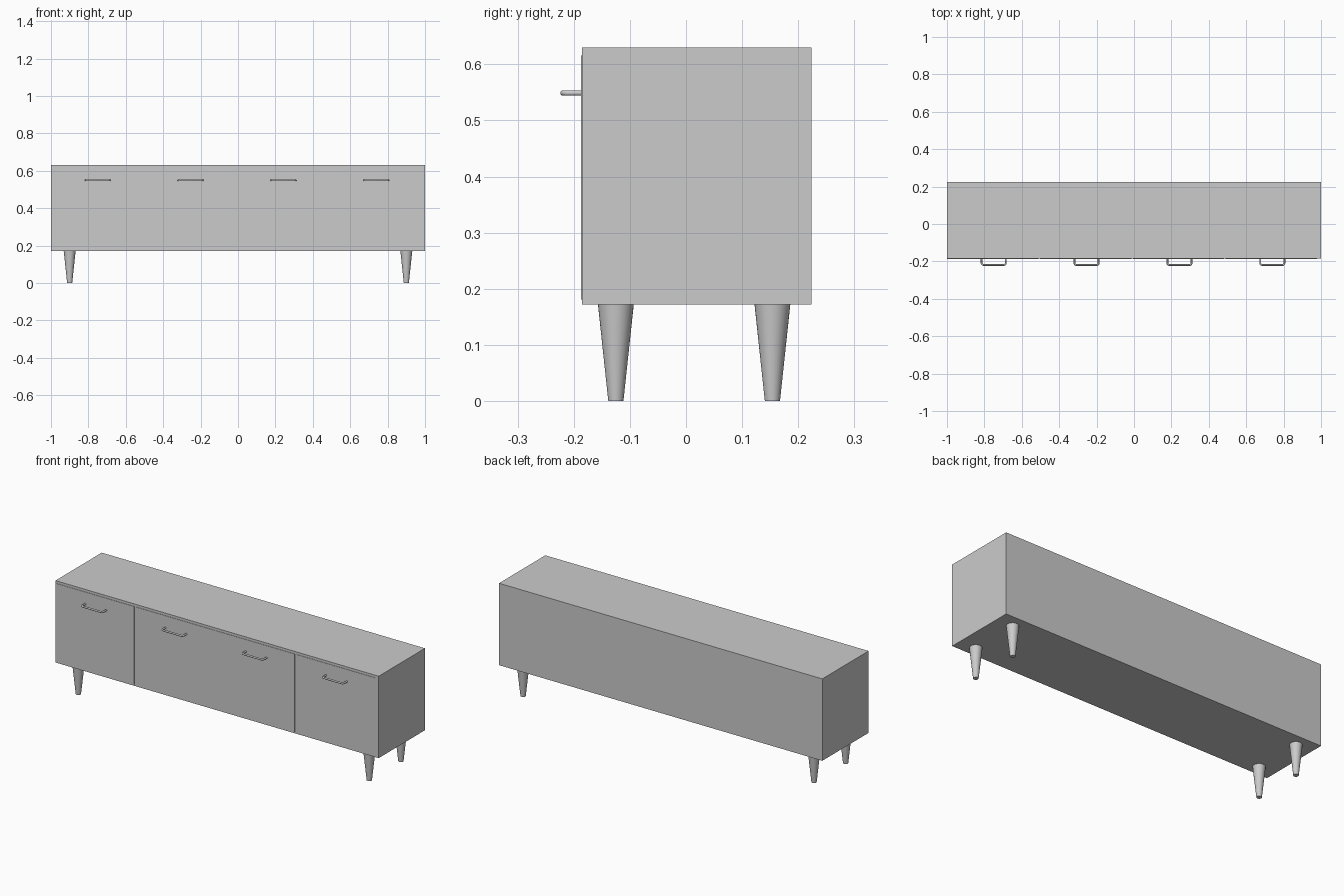
import bpy, math

if "Cube" in bpy.data.objects:
    bpy.data.objects.remove(bpy.data.objects["Cube"])

PITCH = 0.4965          # spacing of the four doors
FIRST = -0.755          # centre of the leftmost door
FRONT = -0.185          # carcass front plane


def box(name, x0, x1, y0, y1, z0, z1):
    bpy.ops.mesh.primitive_cube_add(size=1, location=((x0 + x1) / 2, (y0 + y1) / 2, (z0 + z1) / 2))
    ob = bpy.context.object
    ob.name = name
    ob.scale = (x1 - x0, y1 - y0, z1 - z0)
    bpy.ops.object.transform_apply(location=False, rotation=False, scale=True)
    return ob


def handle(name, cx):
    # bent bar: two posts joined by a rail with rounded corners
    w, z, yf, r = 0.0645, 0.549, -0.219, 0.010
    right = [(w, FRONT + 0.002)]
    for i in range(5):
        a = math.radians(90 * i / 4)
        right.append((w - r + r * math.cos(a), yf + r - r * math.sin(a)))
    path = right + [(-x, y) for x, y in reversed(right)]
    cu = bpy.data.curves.new(name, 'CURVE')
    cu.dimensions = '3D'
    cu.bevel_depth = 0.005
    cu.bevel_resolution = 3
    cu.use_fill_caps = True
    sp = cu.splines.new('POLY')
    sp.points.add(len(path) - 1)
    for p, (x, y) in zip(sp.points, path):
        p.co = (cx + x, y, z, 1)
    ob = bpy.data.objects.new(name, cu)
    bpy.context.collection.objects.link(ob)
    bpy.ops.object.select_all(action='DESELECT')
    ob.select_set(True)
    bpy.context.view_layer.objects.active = ob
    bpy.ops.object.convert(target='MESH')
    bpy.ops.object.shade_smooth_by_angle(angle=math.radians(40))


# cabinet body
box("cabinet_body", -1, 1, FRONT, 0.224, 0.172, 0.63)

# doors standing just proud of the body, each with a handle
for i in range(4):
    cx = FIRST + i * PITCH
    box(f"door_{i + 1}", cx - 0.244, cx + 0.244, FRONT - 0.002, FRONT + 0.015, 0.181, 0.616)
    handle(f"door_handle_{i + 1}", cx + 0.005)

# tapered round legs
for side, x in (("left", -0.9), ("right", 0.9)):
    for end, y in (("front", -0.125), ("back", 0.154)):
        bpy.ops.mesh.primitive_cone_add(vertices=32, radius1=0.0135, radius2=0.032,
                                        depth=0.173, location=(x, y, 0.0865))
        bpy.context.object.name = f"{end}_{side}_leg"
        bpy.ops.object.shade_smooth_by_angle(angle=math.radians(40))
